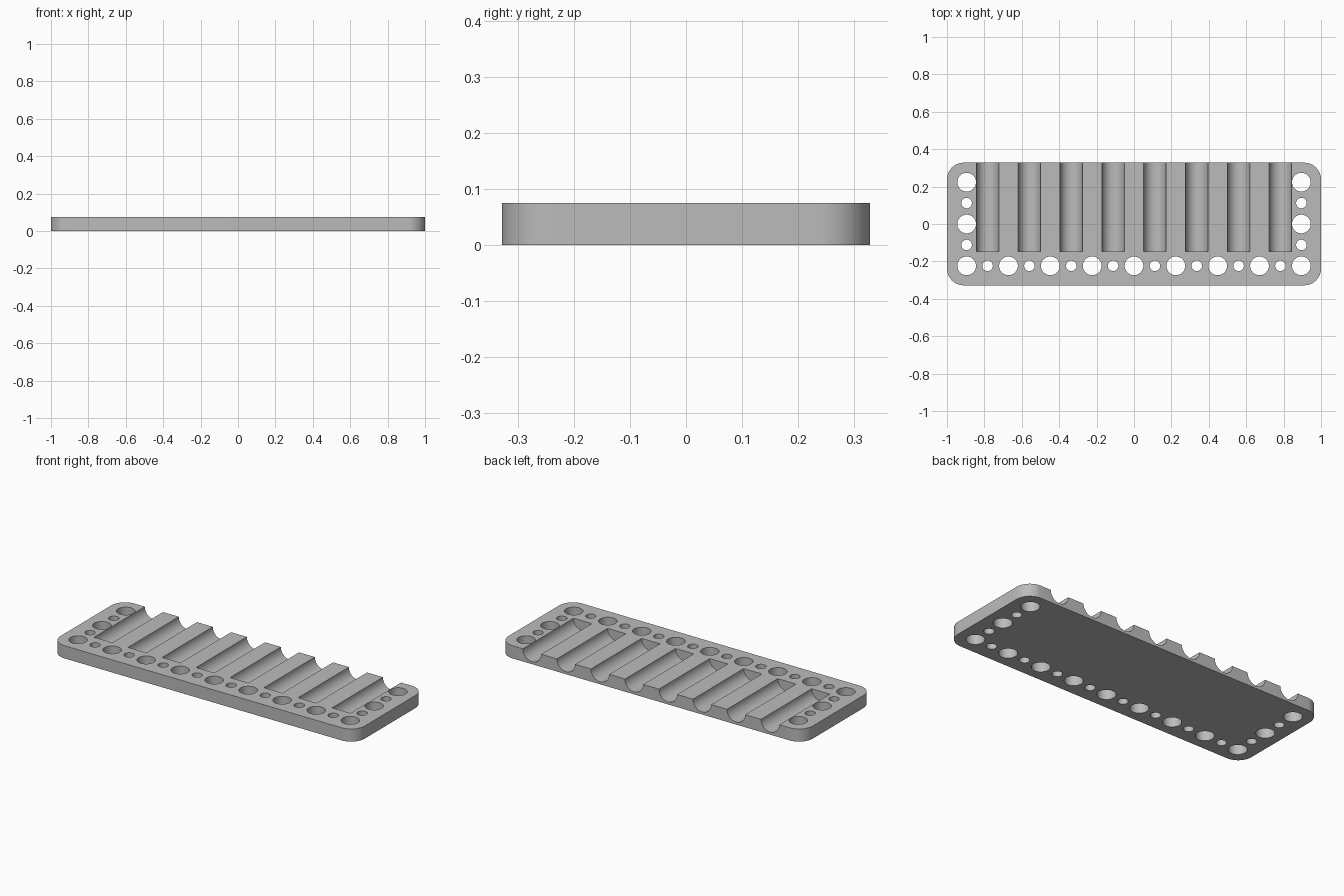
import bpy, bmesh, math
from mathutils import Matrix, Vector

cube = bpy.data.objects.get("Cube")
if cube:
    bpy.data.objects.remove(cube, do_unlink=True)

HALF_X, HALF_Y, HEIGHT, CORNER = 1.0, 0.328, 0.075, 0.09
PITCH = 0.2237
BIG, SMALL, GROOVE = 0.05, 0.028, 0.06
GROOVE_FRONT = -0.148

grey = bpy.data.materials.new("grey")
grey.use_nodes = True
grey.diffuse_color = (0.5, 0.5, 0.5, 1)
grey.node_tree.nodes["Principled BSDF"].inputs["Base Color"].default_value = (0.5, 0.5, 0.5, 1)


def make_object(name, bm):
    bmesh.ops.recalc_face_normals(bm, faces=bm.faces)
    mesh = bpy.data.meshes.new(name)
    bm.to_mesh(mesh)
    bm.free()
    mesh.materials.append(grey)
    obj = bpy.data.objects.new(name, mesh)
    bpy.context.collection.objects.link(obj)
    return obj


def add_cylinder(bm, centre, radius, depth, rotation=Matrix()):
    bmesh.ops.create_cone(bm, cap_ends=True, segments=48, radius1=radius, radius2=radius,
                          depth=depth, matrix=Matrix.Translation(centre) @ rotation)


# Plate with rounded vertical corners
bm = bmesh.new()
bmesh.ops.create_cube(bm, size=1, matrix=Matrix.Translation((0, 0, HEIGHT / 2))
                      @ Matrix.Diagonal((2 * HALF_X, 2 * HALF_Y, HEIGHT, 1)))
uprights = [e for e in bm.edges if abs(e.verts[0].co.z - e.verts[1].co.z) > HEIGHT / 2]
bmesh.ops.bevel(bm, geom=uprights, offset=CORNER, segments=12, profile=0.5, affect='EDGES')
plate = make_object("grooved_plate", bm)

# Alternating large and small holes along the front and both ends
holes = bmesh.new()
row_y = -PITCH
spots = [(i * PITCH / 2, row_y, i % 2) for i in range(-8, 9)]
spots += [(side * 4 * PITCH, row_y + j * PITCH / 2, j % 2) for side in (-1, 1) for j in range(1, 5)]
for x, y, odd in spots:
    add_cylinder(holes, Vector((x, y, HEIGHT / 2)), SMALL if odd else BIG, HEIGHT * 3)

# Half-round grooves, open at the back
grooves = bmesh.new()
length = HALF_Y + 0.1 - GROOVE_FRONT
along_y = Matrix.Rotation(math.pi / 2, 4, 'X')
for i in range(8):
    add_cylinder(grooves, Vector(((i - 3.5) * PITCH, GROOVE_FRONT + length / 2, HEIGHT)),
                 GROOVE, length, along_y)

# Cut the plate and discard the cutters
bpy.ops.object.select_all(action='DESELECT')
plate.select_set(True)
bpy.context.view_layer.objects.active = plate
for name, cutter_mesh in (("hole_cutter", holes), ("groove_cutter", grooves)):
    cutter = make_object(name, cutter_mesh)
    cutter.hide_render = True
    mod = plate.modifiers.new(name, 'BOOLEAN')
    mod.operation = 'DIFFERENCE'
    mod.solver = 'EXACT'
    mod.object = cutter
    bpy.ops.object.modifier_apply(modifier=mod.name)
    bpy.data.objects.remove(cutter, do_unlink=True)

bpy.ops.object.shade_smooth_by_angle(angle=math.radians(30))
